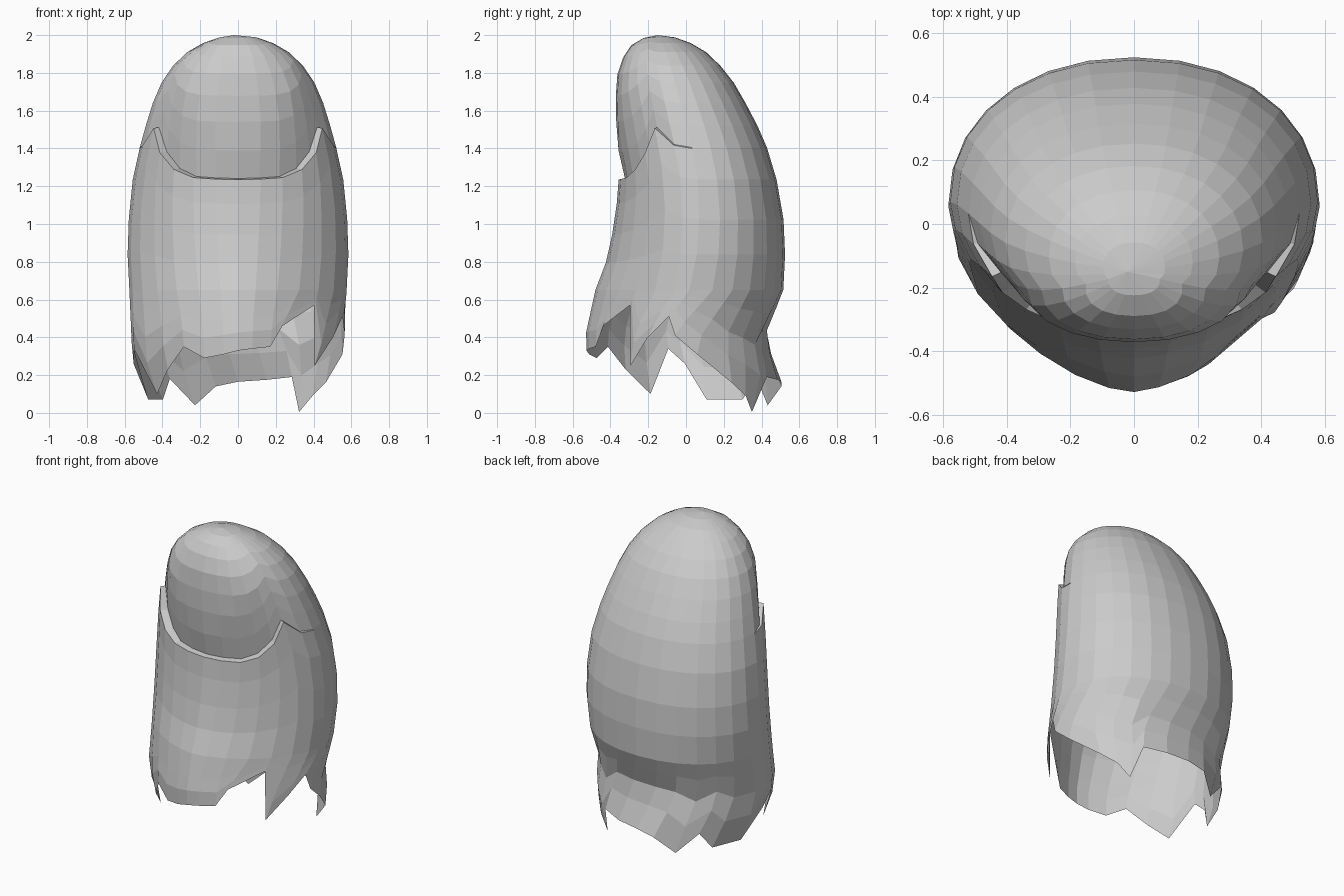
import bpy
import bmesh
from math import sin, cos, radians, copysign

if "Cube" in bpy.data.objects:
    bpy.data.objects.remove(bpy.data.objects["Cube"])


def interp(table, v):
    """Piecewise linear lookup in rows of (key, value, ...)."""
    if v <= table[0][0]:
        return table[0][1:]
    for p, q in zip(table, table[1:]):
        if v <= q[0]:
            t = (v - p[0]) / (q[0] - p[0])
            return [a + (b - a) * t for a, b in zip(p[1:], q[1:])]
    return table[-1][1:]


# Half width and front / back depth up the finger: z, half_width, front_y, back_y
PROFILE = [
    (0.00, 0.46, -0.50, 0.47), (0.14, 0.51, -0.51, 0.515),
    (0.28, 0.56, -0.525, 0.46), (0.42, 0.565, -0.53, 0.425),
    (0.65, 0.575, -0.48, 0.515), (0.82, 0.585, -0.415, 0.525),
    (1.00, 0.58, -0.38, 0.52), (1.20, 0.565, -0.355, 0.49),
    (1.45, 0.51, -0.367, 0.415), (1.66, 0.445, -0.372, 0.305),
    (1.77, 0.395, -0.37, 0.24), (1.87, 0.32, -0.34, 0.155),
    (1.94, 0.23, -0.30, 0.07), (1.98, 0.13, -0.235, -0.03),
    (2.00, 0.05, -0.19, -0.10)]

# Leanness of the front curve by height: lean at the base, full at the nail
FRONT_CURVE = [(0.5, 1.27), (0.9, 1.12), (1.25, 1.02), (1.5, 0.93), (2.0, 0.9)]

# Torn lower edge: angle from the front towards +x, height
EDGE = [
    (0, .33), (12, .34), (23, .35), (30, .46), (49, .57), (52, .25),
    (66, .40), (78, .51), (88, .41), (100, .31), (117, .16), (128, .09),
    (137, .005), (149, .19), (165, .175), (180, .165), (192, .14),
    (207, .04), (222, .18), (234, .07), (258, .07), (268, .26),
    (280, .34), (297, .10), (312, .23), (324, .35), (336, .29), (348, .31)]

# Nail fold, by angle off the front: height of the fold, depth of the step
FOLD = [
    (0, 1.235, .035), (24, 1.24, .04), (45, 1.31, .055),
    (64, 1.51, .03), (78, 1.41, .012), (90, 1.40, 0), (180, 1.40, 0)]


def rnd(v, k):
    return copysign(abs(v) ** k, v)


def surface(angle, z, inset=0.0):
    w, f, b = interp(PROFILE, z)
    a = radians(angle)
    k = interp(FRONT_CURVE, z)[0] if cos(a) > 0 else 0.93
    x = (w - inset) * rnd(sin(a), k)
    y = (f + b) / 2 - ((b - f) / 2 - inset) * rnd(cos(a), k)
    return (x, y, z)


bm = bmesh.new()
columns = []
n = len(EDGE)
for i, (edge_angle, edge_z) in enumerate(EDGE):
    even = 360 * i / n
    off = min(even, 360 - even)
    fold_z, step = interp(FOLD, off)
    col = []
    # torn base
    for t in (0, 0.3, 0.55, 0.8):
        ang = edge_angle + (even - edge_angle) * t
        col.append(surface(ang, edge_z + (0.65 - edge_z) * t))
    # middle up to the nail fold
    for t in (0, 0.25, 0.5, 0.78, 1):
        col.append(surface(even, 0.65 + (fold_z - 0.65) * t))
    # nail bed and back of the tip
    for t in (0.008, 0.2, 0.4, 0.58, 0.73, 0.85, 0.93, 0.98):
        fade = max(0, 1 - t / (0.25 + off / 120))
        col.append(surface(even, fold_z + (2 - fold_z) * t, step * fade))
    columns.append([bm.verts.new(p) for p in col])

top = bm.verts.new((-0.02, -0.15, 2.0))
for i in range(n):
    a, b = columns[i], columns[(i + 1) % n]
    for j in range(len(a) - 1):
        bm.faces.new((a[j], b[j], b[j + 1], a[j + 1]))
    bm.faces.new((a[-1], b[-1], top))

mesh = bpy.data.meshes.new("fingertip")
bm.to_mesh(mesh)
bm.free()
obj = bpy.data.objects.new("fingertip", mesh)
bpy.context.collection.objects.link(obj)
